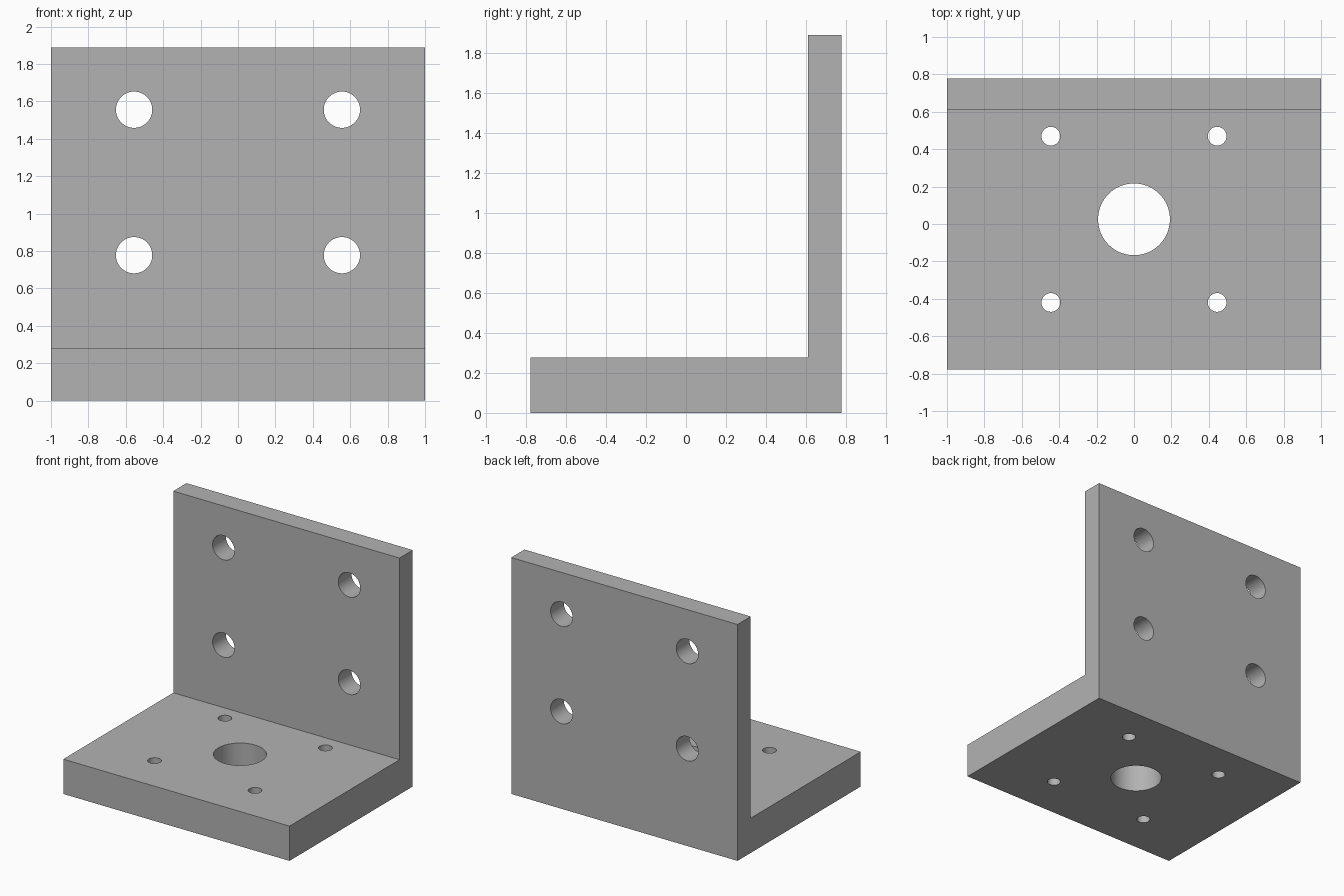
import bpy, bmesh, math
from mathutils import Matrix

if "Cube" in bpy.data.objects:
    bpy.data.objects.remove(bpy.data.objects["Cube"])

U = 2 / 36                       # one design unit: the bracket is 36 wide
W, D, H = 36 * U, 28 * U, 34 * U
BASE, WALL = 5 * U, 3 * U        # plate thicknesses

grey = bpy.data.materials.new("plain grey")
grey.diffuse_color = (0.45, 0.45, 0.45, 1)
grey.use_nodes = True
grey.node_tree.nodes["Principled BSDF"].inputs["Base Color"].default_value = grey.diffuse_color


def make_object(name, bm):
    bmesh.ops.recalc_face_normals(bm, faces=bm.faces)
    mesh = bpy.data.meshes.new(name)
    bm.to_mesh(mesh)
    bm.free()
    mesh.materials.append(grey)
    ob = bpy.data.objects.new(name, mesh)
    bpy.context.collection.objects.link(ob)
    return ob


def add_drill(bm, centre, radius, depth, along_y=False):
    turn = Matrix.Rotation(math.pi / 2, 4, 'X') if along_y else Matrix()
    bmesh.ops.create_cone(bm, cap_ends=True, segments=64, radius1=radius, radius2=radius,
                          depth=depth, matrix=Matrix.Translation(centre) @ turn)


# L-shaped body: side profile extruded across the width
bm = bmesh.new()
y0, y1 = -D / 2, D / 2
profile = [(y0, 0), (y1, 0), (y1, H), (y1 - WALL, H), (y1 - WALL, BASE), (y0, BASE)]
face = bm.faces.new([bm.verts.new((-W / 2, y, z)) for y, z in profile])
side = bmesh.ops.extrude_face_region(bm, geom=[face])["geom"]
bmesh.ops.translate(bm, vec=(W, 0, 0),
                    verts=[v for v in side if isinstance(v, bmesh.types.BMVert)])
bracket = make_object("angle_bracket", bm)

# Drills for the wall holes, the base bore and its four small screw holes
bm = bmesh.new()
bore_y = 0.025
for s in (-1, 1):
    for z in (14 * U, 28 * U):
        add_drill(bm, (s * 10 * U, y1 - WALL / 2, z), 0.097, WALL * 2, along_y=True)
    for t in (-1, 1):
        add_drill(bm, (s * 8 * U, bore_y + t * 8 * U, BASE / 2), 0.05, BASE * 2)
add_drill(bm, (0, bore_y, BASE / 2), 0.192, BASE * 2)
drills = make_object("hole_drills", bm)
drills.hide_render = True

# Cut the holes, then discard the drills
cut = bracket.modifiers.new("holes", 'BOOLEAN')
cut.operation = 'DIFFERENCE'
cut.solver = 'EXACT'
cut.object = drills
bpy.context.view_layer.objects.active = bracket
bracket.select_set(True)
bpy.ops.object.modifier_apply(modifier=cut.name)
bpy.data.objects.remove(drills)
bpy.ops.object.shade_smooth_by_angle(angle=math.radians(30))
